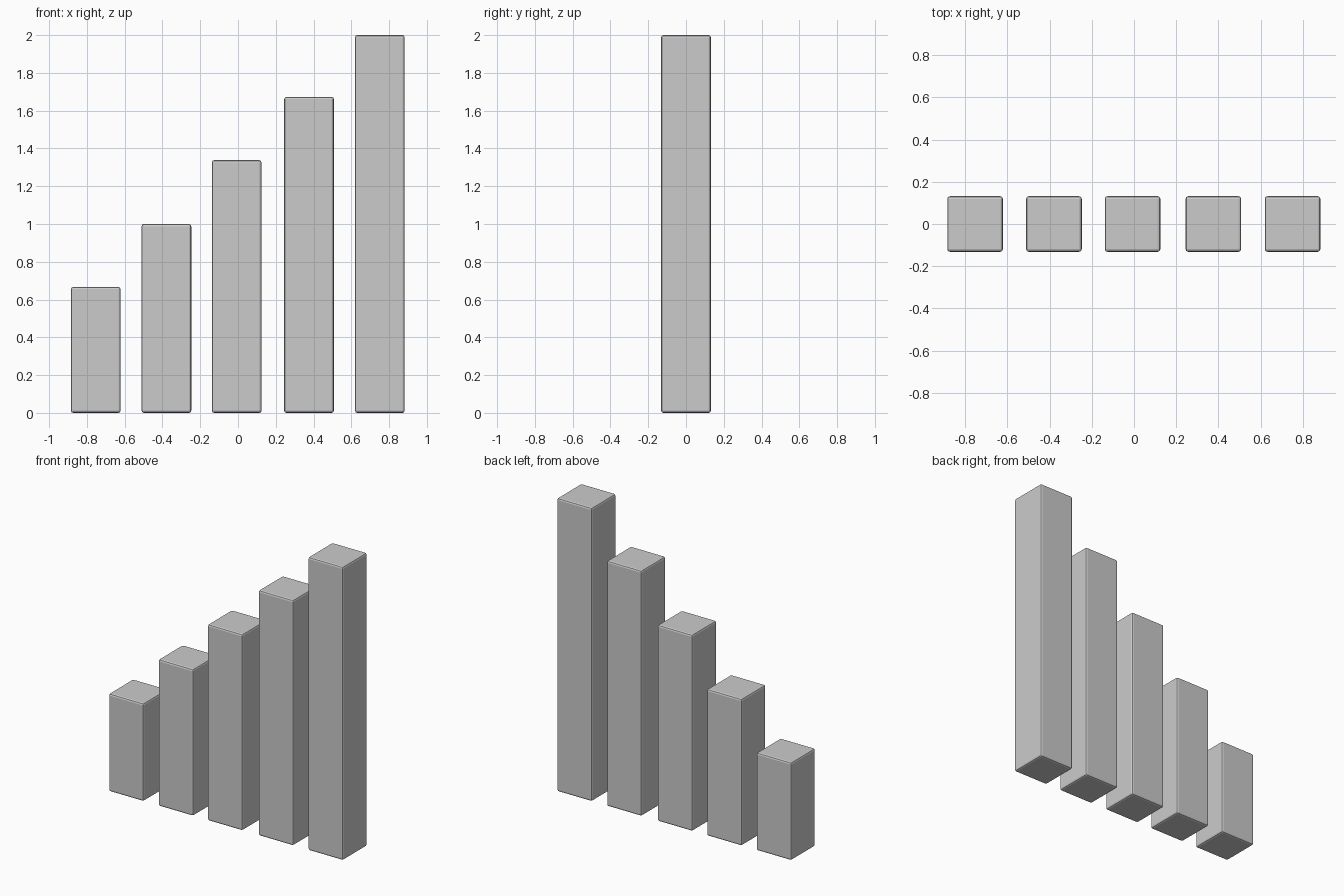
import bpy

if "Cube" in bpy.data.objects:
    bpy.data.objects.remove(bpy.data.objects["Cube"])

WIDTH = 0.263
BEVEL = 0.012

# Five rising bars: (x centre, height)
BARS = [(-0.753, 0.667), (-0.379, 1.0), (-0.007, 1.338), (0.376, 1.673), (0.751, 2.0)]


def add_bar(name, x, height):
    bpy.ops.mesh.primitive_cube_add(size=1, location=(x, 0, height / 2))
    bar = bpy.context.object
    bar.name = name
    bar.scale = (WIDTH, WIDTH, height)
    bpy.ops.object.transform_apply(location=False, rotation=False, scale=True)
    # Softened edges all round
    bevel = bar.modifiers.new("soft_edges", 'BEVEL')
    bevel.width = BEVEL
    bevel.segments = 2
    return bar


for i, (x, height) in enumerate(BARS, 1):
    add_bar(f"chart_bar_{i}", x, height)
